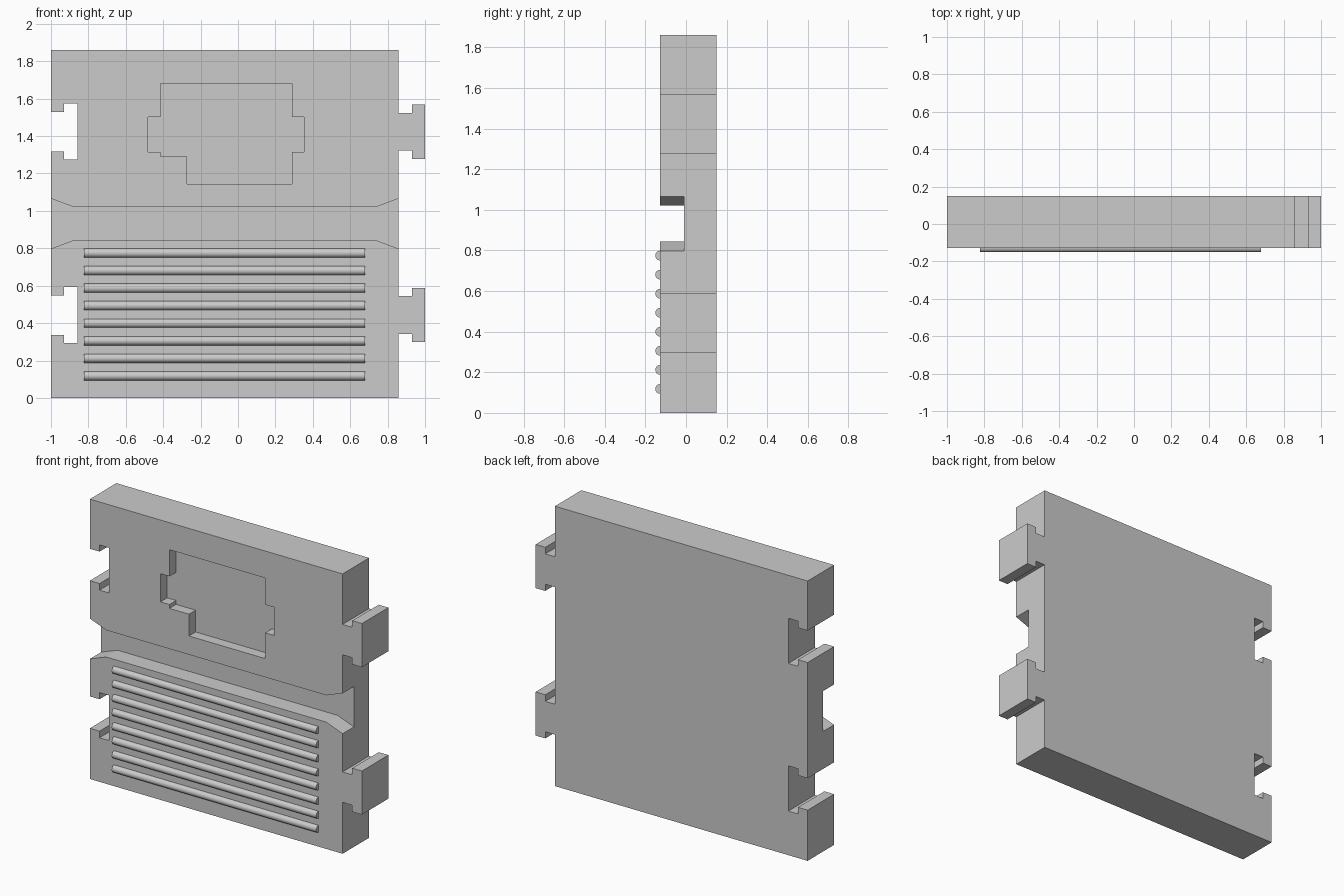
import bpy, bmesh
from math import pi, sin, cos
from mathutils import Vector

if "Cube" in bpy.data.objects:
    bpy.data.objects.remove(bpy.data.objects["Cube"])

FRONT, BACK = -0.127, 0.151
LEFT, RIGHT, TOP = -1.0, 0.858, 1.86


def prism(name, points, direction):
    """Extrude a closed 3D profile along a direction."""
    bm = bmesh.new()
    face = bm.faces.new([bm.verts.new(p) for p in points])
    new = bmesh.ops.extrude_face_region(bm, geom=[face])["geom"]
    verts = [v for v in new if isinstance(v, bmesh.types.BMVert)]
    bmesh.ops.translate(bm, verts=verts, vec=Vector(direction))
    bmesh.ops.recalc_face_normals(bm, faces=bm.faces)
    mesh = bpy.data.meshes.new(name)
    bm.to_mesh(mesh)
    bm.free()
    obj = bpy.data.objects.new(name, mesh)
    bpy.context.collection.objects.link(obj)
    return obj


def front_prism(name, xz, y0, y1):
    return prism(name, [(x, y0, z) for x, z in xz], (0, y1 - y0, 0))


def t_joint(x, z, neck, head):
    """T-shaped connector running upward along a side edge."""
    a, b = x + 0.071, x + 0.142
    return [(x, z - neck), (a, z - neck), (a, z - head), (b, z - head),
            (b, z + head), (a, z + head), (a, z + neck), (x, z + neck)]


def cut(target, cutter):
    cutter.hide_render = True
    cutter.hide_set(True)
    mod = target.modifiers.new(cutter.name, 'BOOLEAN')
    mod.operation = 'DIFFERENCE'
    mod.solver = 'EXACT'
    mod.object = cutter


# Wall panel: tabs on the right edge, matching slots on the left edge
outline = [(LEFT, 0), (RIGHT, 0)]
for z in (0.443, 1.423):
    outline += t_joint(RIGHT, z, 0.101, 0.145)
outline += [(RIGHT, TOP), (LEFT, TOP)]
for z in (1.424, 0.443):
    outline += reversed(t_joint(LEFT, z, 0.106, 0.15))
panel = front_prism("wall_panel", outline, FRONT, BACK)

# Horizontal channel that flares at both ends
mid, half = 0.932, 0.089
upper = [(-1.12, half + 0.09), (-0.88, half), (0.738, half), (0.978, half + 0.09)]
channel = [(x, mid + h) for x, h in upper] + [(x, mid - h) for x, h in reversed(upper)]
cut(panel, front_prism("channel_cutter", channel, FRONT - 0.1, FRONT + 0.118))

# Shallow stepped recess
recess = [(-0.415, 1.68), (0.288, 1.68), (0.288, 1.503), (0.354, 1.503),
          (0.354, 1.316), (0.288, 1.316), (0.288, 1.145), (-0.272, 1.145),
          (-0.272, 1.29), (-0.415, 1.29), (-0.415, 1.316), (-0.481, 1.316),
          (-0.481, 1.503), (-0.415, 1.503)]
cut(panel, front_prism("recess_cutter", recess, FRONT - 0.1, FRONT + 0.07))

# Rows of half-round ribs
R, SEG = 0.024, 12
for i in range(8):
    z = 0.118 + i * 0.0938
    arc = [(-0.823, FRONT - R * sin(pi * k / SEG), z + R * cos(pi * k / SEG))
           for k in range(SEG + 1)]
    rib = prism(f"rib_{i + 1}", arc, (1.503, 0, 0))
    bpy.ops.object.select_all(action='DESELECT')
    rib.select_set(True)
    bpy.context.view_layer.objects.active = rib
    bpy.ops.object.shade_smooth_by_angle()
